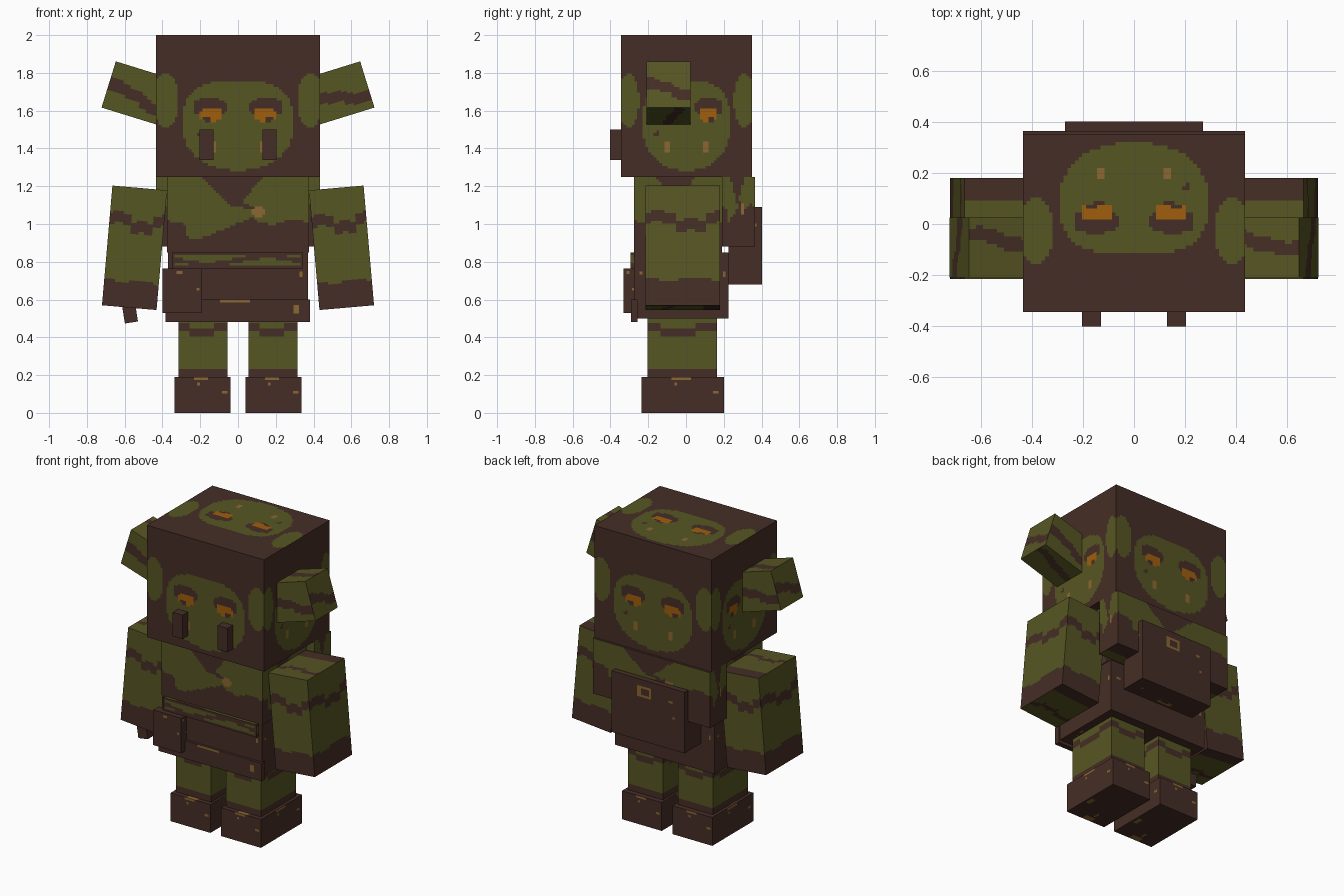
import bpy, bmesh, math
from mathutils import Vector

if "Cube" in bpy.data.objects:
    bpy.data.objects.remove(bpy.data.objects["Cube"])

BROWN, GREEN, ORANGE, TAN = range(4)
MATS = []
for name, col in (("dark_leather", (0.060, 0.027, 0.019)), ("moss_skin", (0.094, 0.092, 0.017)),
                  ("amber_eye", (0.35, 0.11, 0.004)), ("old_brass", (0.26, 0.135, 0.032))):
    m = bpy.data.materials.new(name)
    m.diffuse_color = (*col, 1)
    m.use_nodes = True
    m.node_tree.nodes["Principled BSDF"].inputs["Base Color"].default_value = m.diffuse_color
    MATS.append(m)

# Each side: outward normal, rightward direction, upward direction
SIDES = {
    "front": ((0, -1, 0), (1, 0, 0), (0, 0, 1)),
    "right": ((1, 0, 0), (0, 1, 0), (0, 0, 1)),
    "back": ((0, 1, 0), (-1, 0, 0), (0, 0, 1)),
    "left": ((-1, 0, 0), (0, -1, 0), (0, 0, 1)),
    "top": ((0, 0, 1), (-1, 0, 0), (0, -1, 0)),
    "bottom": ((0, 0, -1), (1, 0, 0), (0, -1, 0)),
}
CELL = 0.0145


def box(name, x, y, z, rule=None, tilt=0):
    """Box from axis ranges; rule(u, v) picks a colour, u in -0.5..0.5 and v in 0..1 on each side."""
    size = Vector((x[1] - x[0], y[1] - y[0], z[1] - z[0]))
    count = [max(2, round(s / CELL)) if rule else 1 for s in size]
    bm = bmesh.new()
    for n, r, up in SIDES.values():
        n, r, up = Vector(n), Vector(r), Vector(up)
        ir = max(range(3), key=lambda i: abs(r[i]))
        iu = max(range(3), key=lambda i: abs(up[i]))
        nu, nv = count[ir], count[iu]
        grid = [[bm.verts.new([size[k] * (n[k] / 2 + r[k] * (i / nu - 0.5) + up[k] * (j / nv - 0.5))
                               for k in range(3)]) for i in range(nu + 1)] for j in range(nv + 1)]
        for j in range(nv):
            for i in range(nu):
                f = bm.faces.new((grid[j][i], grid[j][i + 1], grid[j + 1][i + 1], grid[j + 1][i]))
                f.material_index = rule((i + 0.5) / nu - 0.5, (j + 0.5) / nv) if rule else BROWN
    bmesh.ops.remove_doubles(bm, verts=bm.verts, dist=1e-5)
    me = bpy.data.meshes.new(name)
    bm.to_mesh(me)
    bm.free()
    for m in MATS:
        me.materials.append(m)
    ob = bpy.data.objects.new(name, me)
    ob.location = ((x[0] + x[1]) / 2, (y[0] + y[1]) / 2, (z[0] + z[1]) / 2)
    ob.rotation_euler.y = math.radians(tilt)
    bpy.context.collection.objects.link(ob)
    return ob


def oval(u, v, cu, cv, ru, rv, p=2):
    return abs((u - cu) / ru) ** p + abs((v - cv) / rv) ** p < 1


def face_rule(u, v):
    a = abs(u)
    # eyes with heavy brows
    if oval(a, v, 0.165, 0.437, 0.07, 0.045, 3) and not oval(a, v, 0.19, 0.405, 0.025, 0.022):
        return ORANGE
    if oval(a, v, 0.17, 0.49, 0.105, 0.065, 2.5) or oval(a, v, 0.165, 0.42, 0.05, 0.04):
        return BROWN
    # cheek marks
    if oval(a, v, 0.148, 0.212, 0.023, 0.034, 3):
        return TAN
    if oval(u + v, u - v, 0.07, -0.53, 0.035, 0.02):
        return BROWN
    # skin mask and temple patches
    if oval(u, v, 0, 0.36, 0.335, 0.315, 3 if v > 0.36 else 2.2):
        return GREEN
    return GREEN if oval(a, v, 0.44, 0.54, 0.08, 0.19) else BROWN


def arm_rule(u, v):
    mid = 0.71 + (0.025 if u < -0.1 else -0.045 if u < 0.3 else 0.03) + 0.012 * math.sin(14 * u)
    if abs(v - mid) < 0.048 or v < 0.22 + 0.012 * math.sin(9 * u):
        return BROWN
    return GREEN


def ear_rule(u, v):
    mid = 0.44 - 0.2 * u - (0.08 if u > 0.05 else 0) + 0.02 * math.sin(15 * u)
    return BROWN if abs(v - mid) < 0.12 else GREEN


def leg_rule(u, v):
    mid = 0.73 if -0.3 < u < 0.2 else 0.85
    return BROWN if abs(v - mid) < 0.07 or v < 0.12 else GREEN


def chest_rule(u, v, low=0.0):
    if oval(u, v, 0.145, 0.54, 0.046, 0.085):
        return TAN
    # neck opening and diagonal strap
    if v > 0.62 + 1.9 * max(0, abs(u + 0.03) - 0.02) and abs(u) < 0.25:
        return BROWN
    if 0 < u < 0.14 and abs(v - 0.66 + 0.85 * u) < 0.03:
        return BROWN
    # lower hem of the bare skin
    if u < -0.27:
        hem = 0.42 - 0.4 * (u + 0.5) - (0.16 if u > -0.36 else 0)
    elif u < 0.12:
        hem = 0.18 + 0.75 * (u + 0.27)
    else:
        hem = 0.40 + 0.03 * math.sin(20 * u)
    return GREEN if v > hem + low else BROWN


def belt_rule(u, v):
    return GREEN if abs(u) < 0.47 and 0.1 < v < 0.9 and abs(v - 0.5 - 0.25 * math.sin(7 * u)) > 0.14 else BROWN


def specks(*rects):
    """Leather with small brass flecks given as (u, v, half width, half height)."""
    return lambda u, v: TAN if any(abs(u - a) < w and abs(v - b) < h for a, b, w, h in rects) else BROWN


def bag_rule(u, v):
    # buckle ring and rivets
    if max(abs(u + 0.05) / 0.1, abs(v - 0.8) / 0.09) < 1 and max(abs(u + 0.05) / 0.055, abs(v - 0.8) / 0.045) > 1:
        return TAN
    return TAN if oval(u, v, 0.35, 0.52, 0.025, 0.03) or oval(u, v, 0.3, 0.77, 0.025, 0.02) else BROWN


# Head
box("head", (-0.435, 0.435), (-0.345, 0.35), (1.25, 2.0), face_rule)

# Torso, skirt and gear
box("chest", (-0.375, 0.375), (-0.275, 0.19), (0.85, 1.25), chest_rule)
box("skirt", (-0.37, 0.37), (-0.275, 0.225), (0.5, 0.85),
    specks((0.45, 0.66, 0.015, 0.03), (0.43, 0.75, 0.02, 0.02), (-0.42, 0.7, 0.02, 0.02)))
box("shoulder_pack", (-0.435, 0.435), (0.19, 0.365), (0.88, 1.25),
    lambda u, v: chest_rule(u, v, 0.18))
box("back_bag", (-0.27, 0.27), (0.225, 0.402), (0.68, 1.09), bag_rule)
box("belt", (-0.35, 0.345), (-0.295, -0.26), (0.765, 0.85), belt_rule)
box("skirt_hem", (-0.385, 0.38), (-0.292, -0.258), (0.48, 0.6),
    specks((-0.02, 0.93, 0.11, 0.07), (0.41, 0.55, 0.018, 0.14)))
box("pouch", (-0.40, -0.19), (-0.33, -0.27), (0.53, 0.765),
    specks((-0.05, 0.93, 0.08, 0.03), (0.4, 0.55, 0.03, 0.03)))

# Paired parts
for s, side in ((1, "right"), (-1, "left")):
    def span(a, b):
        return (a, b) if s > 0 else (-b, -a)
    box(side + "_ear", span(0.362, 0.692), (-0.21, 0.025), (1.562, 1.818), ear_rule, -17.2 * s)
    box(side + "_arm", span(0.403, 0.693), (-0.215, 0.18), (0.556, 1.192), arm_rule, -5 * s)
    box(side + "_tusk", span(0.13, 0.203), (-0.402, -0.34), (1.34, 1.5))
    box(side + "_leg", span(0.055, 0.315), (-0.205, 0.165), (0.19, 0.505), leg_rule)
    box(side + "_boot", span(0.04, 0.335), (-0.235, 0.2), (0, 0.19),
        specks((-0.03, 0.94, 0.12, 0.045), (0.4, 0.57, 0.03, 0.06), (-0.08, 0.82, 0.03, 0.04)))

# Thumb on one hand
box("thumb", (-0.608, -0.538), (-0.2, -0.13), (0.478, 0.59), None, -9)
